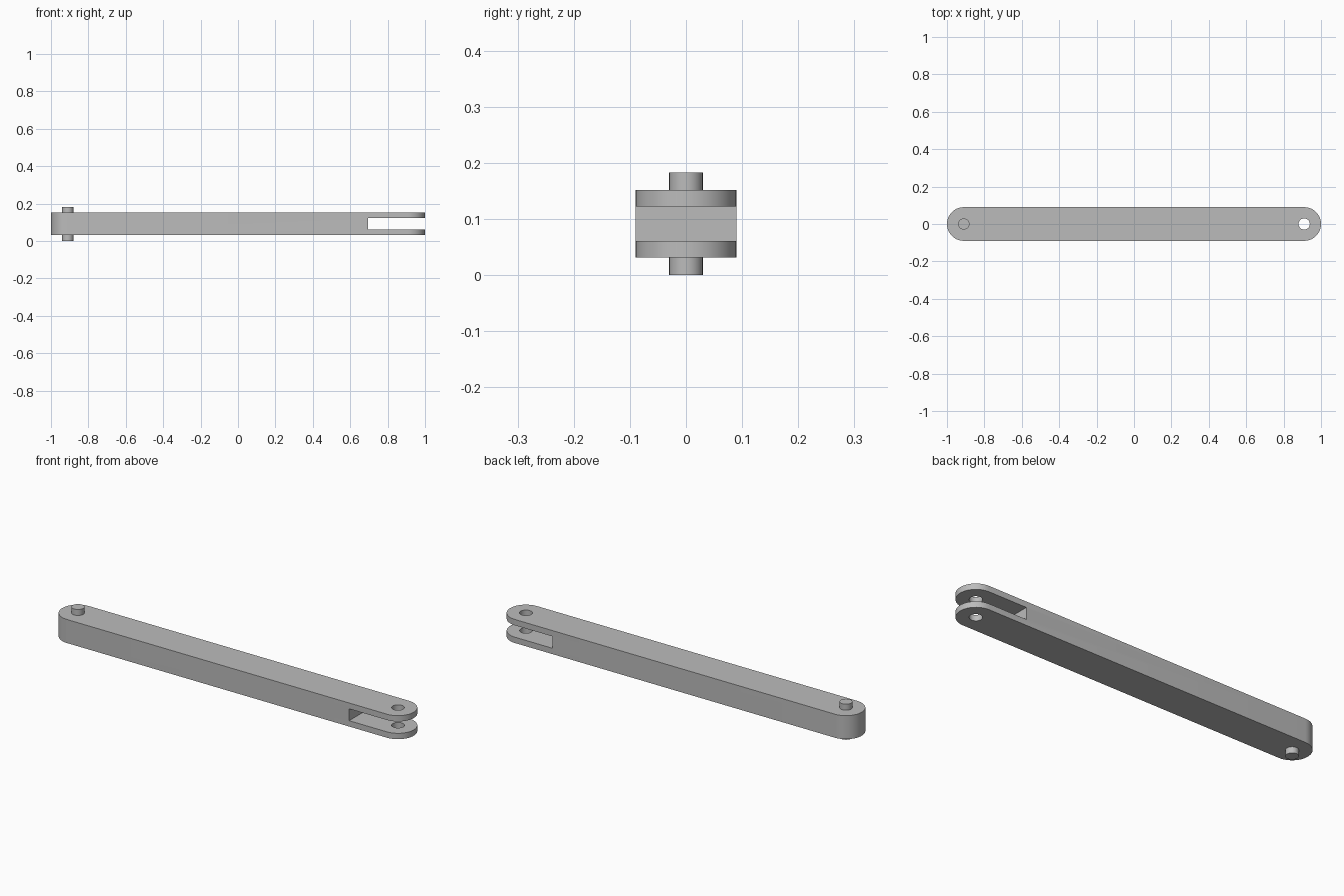
import bpy, bmesh
from math import pi, sin, cos, radians

cube = bpy.data.objects.get("Cube")
if cube:
    bpy.data.objects.remove(cube, do_unlink=True)

HALF_WIDTH = 0.09
PIVOT = 1 - HALF_WIDTH          # distance of each pivot from the centre
PIN_RADIUS = 0.03
BOTTOM, TOP, PIN_TOP = 0.031, 0.152, 0.183
SLOT_LOW, SLOT_HIGH, SLOT_START = 0.061, 0.122, 0.695

grey = bpy.data.materials.new("plain grey")
grey.use_nodes = True
grey.diffuse_color = (0.5, 0.5, 0.5, 1)
grey.node_tree.nodes["Principled BSDF"].inputs["Base Color"].default_value = (0.5, 0.5, 0.5, 1)


def prism(name, outline, low, high):
    """Extrude a flat outline upwards from low to high."""
    bm = bmesh.new()
    base = bm.faces.new([bm.verts.new((x, y, low)) for x, y in outline])
    grown = bmesh.ops.extrude_face_region(bm, geom=[base])["geom"]
    bmesh.ops.translate(bm, vec=(0, 0, high - low),
                        verts=[g for g in grown if isinstance(g, bmesh.types.BMVert)])
    bmesh.ops.recalc_face_normals(bm, faces=bm.faces)
    mesh = bpy.data.meshes.new(name)
    bm.to_mesh(mesh)
    bm.free()
    mesh.materials.append(grey)
    obj = bpy.data.objects.new(name, mesh)
    bpy.context.collection.objects.link(obj)
    return obj


def arc(cx, radius, start, end, steps):
    return [(cx + radius * cos(start + (end - start) * i / steps),
             radius * sin(start + (end - start) * i / steps)) for i in range(steps + 1)]


def circle(cx, radius):
    return arc(cx, radius, 0, 2 * pi, 32)[:-1]


def activate(obj):
    bpy.ops.object.select_all(action="DESELECT")
    obj.select_set(True)
    bpy.context.view_layer.objects.active = obj


def cut(target, cutter):
    activate(target)
    mod = target.modifiers.new("cut", "BOOLEAN")
    mod.operation = "DIFFERENCE"
    mod.solver = "EXACT"
    mod.object = cutter
    bpy.ops.object.modifier_apply(modifier=mod.name)
    bpy.data.objects.remove(cutter, do_unlink=True)


# Bar with rounded ends
bar = prism("link_bar", arc(PIVOT, HALF_WIDTH, -pi / 2, pi / 2, 24)
            + arc(-PIVOT, HALF_WIDTH, pi / 2, 3 * pi / 2, 24), BOTTOM, TOP)

# Fork slot and pivot hole
cut(bar, prism("slot_cutter", [(SLOT_START, -0.2), (1.2, -0.2), (1.2, 0.2), (SLOT_START, 0.2)],
               SLOT_LOW, SLOT_HIGH))
cut(bar, prism("hole_cutter", circle(PIVOT, PIN_RADIUS), -0.1, 0.3))

# Pivot pin stubs above and below the solid end
pins = [prism("upper_pin", circle(-PIVOT, PIN_RADIUS), TOP, PIN_TOP),
        prism("lower_pin", circle(-PIVOT, PIN_RADIUS), 0, BOTTOM)]

for part in [bar] + pins:
    activate(part)
    bpy.ops.object.shade_smooth_by_angle(angle=radians(30))
